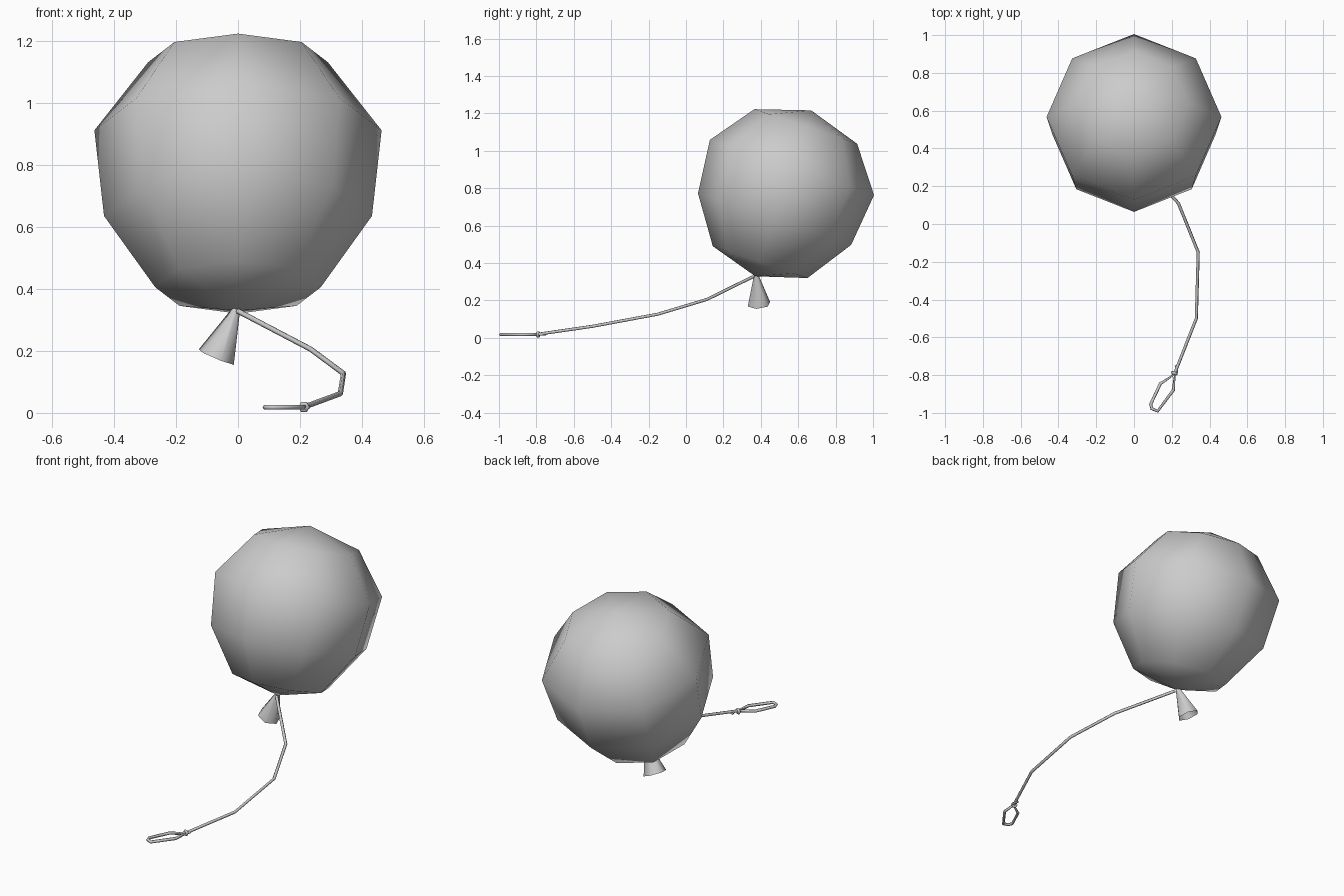
import bpy, bmesh, math
from mathutils import Vector, Matrix

cube = bpy.data.objects.get("Cube")
if cube:
    bpy.data.objects.remove(cube, do_unlink=True)

# One plain colour for everything
grey = bpy.data.materials.new("plain_grey")
grey.use_nodes = True
GREY = (0.6, 0.6, 0.6, 1)
grey.diffuse_color = GREY
grey.node_tree.nodes["Principled BSDF"].inputs["Base Color"].default_value = GREY


def add_mesh(name, mesh):
    mesh.materials.clear()
    mesh.materials.append(grey)
    mesh.shade_smooth()
    obj = bpy.data.objects.new(name, mesh)
    bpy.context.collection.objects.link(obj)
    return obj


def lathe(name, profile, sides, matrix):
    """Spin (radius, height) points about z; zero radius makes a pole."""
    bm = bmesh.new()
    rings = []
    for r, h in profile:
        count = sides if r else 1
        rings.append([bm.verts.new((r * math.sin(math.tau * i / sides),
                                    r * math.cos(math.tau * i / sides), h))
                      for i in range(count)])
    for a, b in zip(rings, rings[1:]):
        for i in range(sides):
            j = (i + 1) % sides
            corners = [a[i % len(a)], a[j % len(a)], b[j % len(b)], b[i % len(b)]]
            bm.faces.new(list(dict.fromkeys(corners)))
    bmesh.ops.recalc_face_normals(bm, faces=bm.faces)
    mesh = bpy.data.meshes.new(name)
    bm.to_mesh(mesh)
    bm.free()
    mesh.transform(matrix)
    return add_mesh(name, mesh)


def cord(name, points, radius=0.0085, closed=False):
    """Round cord along straight segments."""
    curve = bpy.data.curves.new(name, "CURVE")
    curve.dimensions = "3D"
    curve.bevel_depth = radius
    curve.bevel_resolution = 1
    curve.use_fill_caps = True
    spline = curve.splines.new("POLY")
    spline.points.add(len(points) - 1)
    for p, co in zip(spline.points, points):
        p.co = (*co, 1)
    spline.use_cyclic_u = closed
    helper = bpy.data.objects.new(name, curve)
    mesh = bpy.data.meshes.new_from_object(helper)
    bpy.data.objects.remove(helper)
    bpy.data.curves.remove(curve)
    return add_mesh(name, mesh)


# Balloon body, leaning back
lean = Matrix.Translation((0, 0.52, 0.773)) @ Matrix.Rotation(math.radians(-18.6), 4, "X")
lathe("balloon_body",
      [(0, 0.468), (0.29, 0.377), (0.463, 0.1456), (0.432, -0.1456), (0.267, -0.388), (0, -0.468)],
      8, lean)

# Flared neck, open at the bottom
top, bottom = Vector((-0.005, 0.375, 0.335)), Vector((-0.07, 0.39, 0.18))
axis = bottom - top
lathe("balloon_neck", [(0.013, 0), (0.063, axis.length)], 6,
      Matrix.Translation(top) @ axis.to_track_quat("Z", "Y").to_matrix().to_4x4())

# String hanging forward
cord("string", [(0, 0.36, 0.328), (0.235, 0.11, 0.205), (0.34, -0.15, 0.127),
                (0.33, -0.5, 0.062), (0.216, -0.79, 0.02)])

# Finger loop
Z = 0.018
cord("string_loop", [(0.216, -0.795, Z), (0.14, -0.845, Z), (0.088, -0.955, Z),
                     (0.095, -0.978, Z), (0.125, -0.991, Z), (0.208, -0.88, Z)], closed=True)

# Knot wrapped around the string, with its loose end
side, up = Vector((0.93, -0.37, 0)), Vector((0, 0, 1))
knot = Vector((0.213, -0.79, 0.019))
cord("loop_knot", [knot + 0.011 * (side * math.cos(a) + up * math.sin(a))
                   for a in (math.tau * i / 6 for i in range(6))], 0.008, True)
cord("loose_end", [(0.2, -0.795, 0.018), (0.228, -0.785, 0.02), (0.222, -0.748, 0.018)], 0.007)
